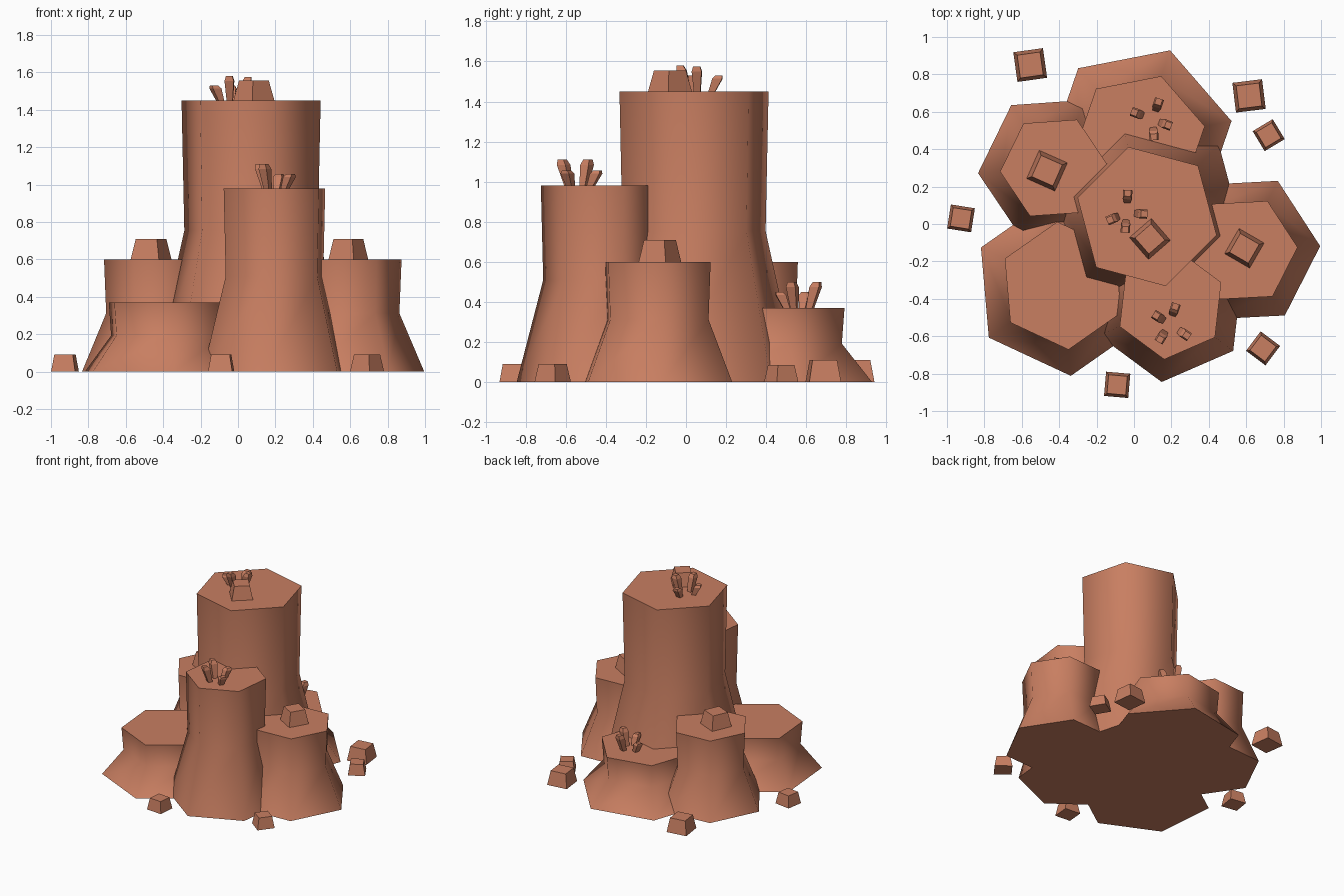
import bpy, bmesh, math
from mathutils import Vector

if "Cube" in bpy.data.objects:
    bpy.data.objects.remove(bpy.data.objects["Cube"])

clay = bpy.data.materials.new("terracotta rock")
clay.diffuse_color = (0.58, 0.21, 0.12, 1)
clay.use_nodes = True
clay.node_tree.nodes["Principled BSDF"].inputs["Base Color"].default_value = clay.diffuse_color


def stack(name, rings, sides, angle, smooth=None):
    """Closed solid through rings of (centre, radius), bottom to top."""
    bm = bmesh.new()
    loops = []
    for centre, radius in rings:
        loop = []
        for i in range(sides):
            a = math.radians(angle) + math.tau * i / sides
            loop.append(bm.verts.new(Vector(centre) + Vector((radius * math.cos(a), radius * math.sin(a), 0))))
        loops.append(loop)
    for low, high in zip(loops, loops[1:]):
        for i in range(sides):
            j = (i + 1) % sides
            bm.faces.new((low[i], low[j], high[j], high[i]))
    bm.faces.new(loops[0][::-1])
    bm.faces.new(loops[-1])
    mesh = bpy.data.meshes.new(name)
    bm.to_mesh(mesh)
    bm.free()
    mesh.materials.append(clay)
    obj = bpy.data.objects.new(name, mesh)
    bpy.context.collection.objects.link(obj)
    if smooth:
        bpy.ops.object.select_all(action='DESELECT')
        obj.select_set(True)
        bpy.context.view_layer.objects.active = obj
        bpy.ops.object.shade_smooth_by_angle(angle=math.radians(smooth))
    return obj


# Hexagonal rock columns with flared feet: x, y, top radius, height, rotation
columns = {
    "main_column": (0.07, 0.04, 0.385, 1.45, 45),
    "front_column": (0.195, -0.43, 0.296, 0.98, 23.5),
    "right_column": (0.58, -0.14, 0.295, 0.60, 3),
    "left_column": (-0.43, 0.30, 0.287, 0.60, 4),
    "back_column": (0.03, 0.455, 0.355, 0.37, 11),
    "front_left_column": (-0.38, -0.33, 0.343, 0.37, 35),
}
for name, (x, y, r, h, rot) in columns.items():
    stack(name, [((x, y, 0), r * 1.41), ((x, y, h * 0.52), r * 0.96), ((x, y, h), r)], 6, rot, 65)

# Square tapered boulders: x, y, z, side, height, top ratio, rotation
boulders = [
    (-0.555, 0.85, 0, 0.16, 0.11, 0.77, 8),
    (0.615, 0.685, 0, 0.16, 0.11, 0.77, 7),
    (0.72, 0.475, 0, 0.125, 0.085, 0.77, 31),
    (-0.925, 0.03, 0, 0.13, 0.09, 0.77, -9),
    (0.69, -0.665, 0, 0.13, 0.09, 0.77, -37),
    (-0.09, -0.86, 0, 0.13, 0.09, 0.77, -5),
    (-0.465, 0.285, 0.60, 0.165, 0.11, 0.75, -24),
    (0.59, -0.13, 0.60, 0.155, 0.11, 0.75, -30),
    (0.085, -0.08, 1.45, 0.155, 0.105, 0.73, 41),
]
for i, (x, y, z, s, h, k, rot) in enumerate(boulders):
    r = s / math.sqrt(2)
    stack(f"boulder_{i + 1}", [((x, y, z), r), ((x, y, z + h), r * k)], 4, rot + 45)

# Sprout clusters leaning outward: centre, then x, y, height of each sprout
clusters = [
    ((-0.04, 0.06, 1.45), [(-0.035, 0.145, 0.08), (-0.11, 0.03, 0.08), (0.035, 0.055, 0.125), (-0.045, -0.01, 0.13)]),
    ((0.19, -0.535, 0.98), [(0.215, -0.46, 0.075), (0.135, -0.50, 0.13), (0.265, -0.585, 0.075), (0.15, -0.60, 0.13)]),
    ((0.10, 0.56, 0.37), [(0.125, 0.635, 0.13), (0.02, 0.59, 0.08), (0.165, 0.535, 0.13), (0.105, 0.485, 0.08)]),
]
for c, (centre, sprouts) in enumerate(clusters):
    cx, cy, cz = centre
    for s, (x, y, h) in enumerate(sprouts):
        out = Vector((x - cx, y - cy, 0))
        away = math.degrees(math.atan2(out.y, out.x))
        mid, lean = Vector((x, y, cz)), out.normalized() * 0.02
        rings = [(mid - lean + Vector((0, 0, -0.01)), 0.022),
                 (mid + lean * 0.6 + Vector((0, 0, h * 0.8)), 0.035),
                 (mid + lean + Vector((0, 0, h)), 0.024)]
        stack(f"sprout_{c + 1}_{s + 1}", rings, 4, away + 45)
